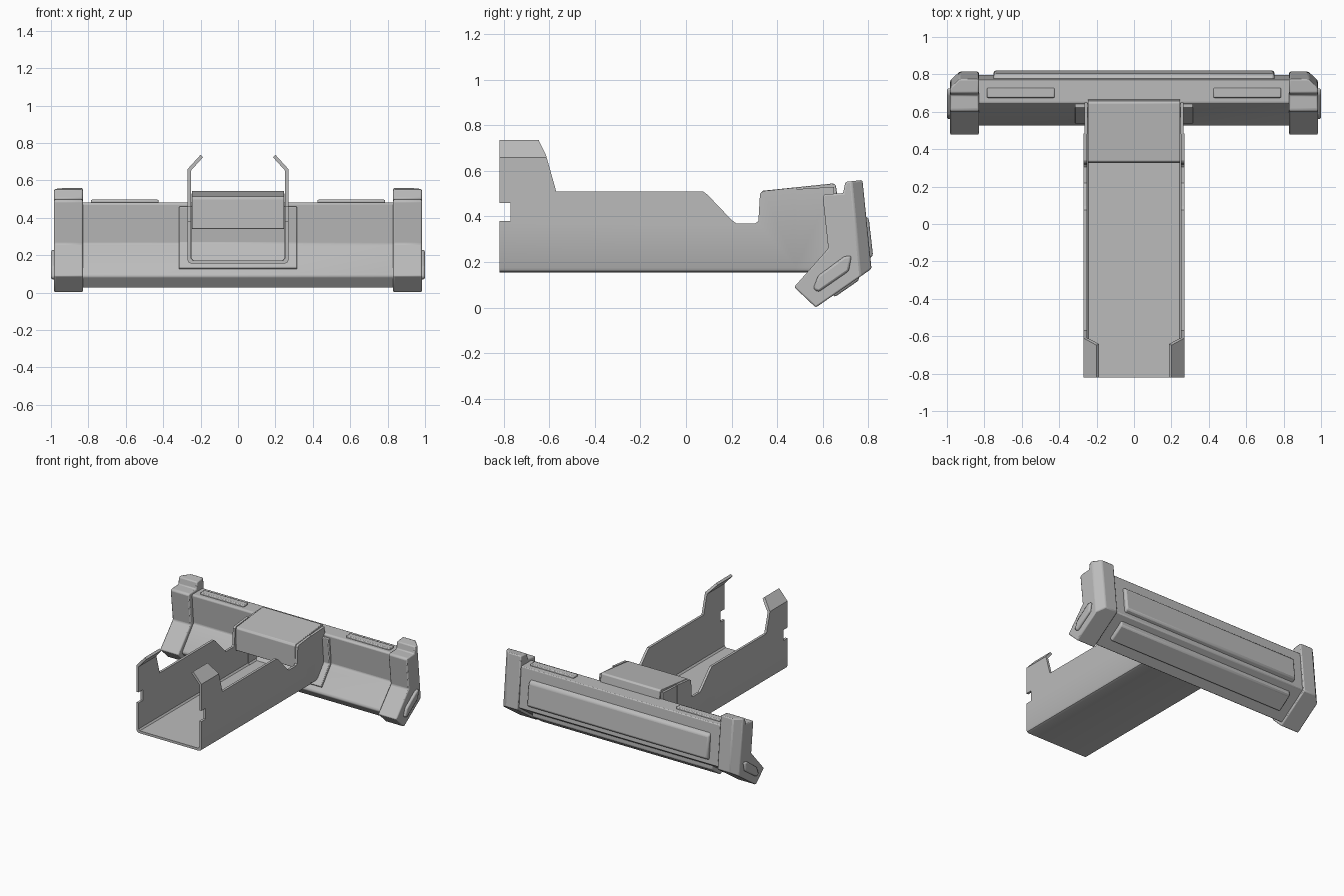
import bpy, bmesh
from math import radians
from mathutils import Vector

cube = bpy.data.objects.get("Cube")
if cube:
    bpy.data.objects.remove(cube, do_unlink=True)

grey = bpy.data.materials.new("plain grey")
grey.use_nodes = True
grey.diffuse_color = (0.5, 0.5, 0.5, 1)
grey.node_tree.nodes["Principled BSDF"].inputs["Base Color"].default_value = (0.5, 0.5, 0.5, 1)


def prism(name, pts, start, end, axis="x", cut=None):
    """Extrude a (y, z) outline along x, or an (x, z) outline along y."""
    bm = bmesh.new()
    place = (lambda p: (start, *p)) if axis == "x" else (lambda p: (p[0], start, p[1]))
    face = bm.faces.new([bm.verts.new(place(p)) for p in pts])
    new = bmesh.ops.extrude_face_region(bm, geom=[face])["geom"]
    step = Vector((end - start, 0, 0) if axis == "x" else (0, end - start, 0))
    bmesh.ops.translate(bm, vec=step, verts=[g for g in new if isinstance(g, bmesh.types.BMVert)])
    if cut:
        # slice off a corner and close it
        geom = bm.verts[:] + bm.edges[:] + bm.faces[:]
        bmesh.ops.bisect_plane(bm, geom=geom, plane_co=cut[0], plane_no=cut[1], clear_outer=True)
        bmesh.ops.holes_fill(bm, edges=[e for e in bm.edges if e.is_boundary], sides=0)
    bmesh.ops.recalc_face_normals(bm, faces=bm.faces[:])
    mesh = bpy.data.meshes.new(name)
    bm.to_mesh(mesh)
    bm.free()
    mesh.materials.append(grey)
    obj = bpy.data.objects.new(name, mesh)
    bpy.context.collection.objects.link(obj)
    return obj


def finish(obj, width=0.006):
    """Soften edges and smooth the shading."""
    if width:
        mod = obj.modifiers.new("soft_edges", "BEVEL")
        mod.width = width
        mod.segments = 2
        mod.limit_method = "ANGLE"
        mod.angle_limit = radians(25)
    bpy.ops.object.select_all(action="DESELECT")
    obj.select_set(True)
    bpy.context.view_layer.objects.active = obj
    bpy.ops.object.shade_smooth_by_angle(angle=radians(30))
    return obj


def channel(name, scale, start, end, silhouette):
    """Bent sheet channel trimmed to a side silhouette."""
    half = [(0.25, 0.155), (0.263, 0.161), (0.27, 0.175), (0.27, 0.66), (0.2, 0.737),
            (0.187, 0.724), (0.252, 0.652), (0.252, 0.185), (0.242, 0.173)]
    half = [(x * scale, z) for x, z in half]
    outline = half + [(-x, z) for x, z in reversed(half)]
    obj = prism(name, outline, start, end, "y")
    cutter = prism(name + "_cutter", silhouette, -0.4, 0.4)
    cutter.hide_render = True
    cutter.hide_set(True)
    mod = obj.modifiers.new("trim", "BOOLEAN")
    mod.operation = "INTERSECT"
    mod.solver = "EXACT"
    mod.object = cutter
    return finish(obj, 0)


# Tray with notched walls and bent tabs, and its neck into the crossbar
channel("tray", 1.0, -0.82, 0.485, [
    (-0.9, 0.1), (0.6, 0.1), (0.6, 0.54), (0.34, 0.512), (0.325, 0.5), (0.318, 0.38),
    (0.305, 0.37), (0.22, 0.37), (0.2, 0.385), (0.095, 0.495), (0.075, 0.51),
    (-0.57, 0.51), (-0.615, 0.67), (-0.645, 0.73), (-0.66, 0.78), (-0.9, 0.78),
    (-0.9, 0.46), (-0.77, 0.46), (-0.77, 0.38), (-0.9, 0.38)])
channel("neck", 0.985, 0.48, 0.68, [
    (0.4, 0.1), (0.53, 0.1), (0.655, 0.26), (0.65, 0.53), (0.4, 0.515)])

# Folded cover over the neck
finish(prism("neck_cover", [
    (0.325, 0.34), (0.327, 0.5), (0.337, 0.513), (0.645, 0.545), (0.658, 0.538), (0.668, 0.47),
    (0.648, 0.47), (0.638, 0.524), (0.347, 0.494), (0.345, 0.34)], -0.247, 0.247), 0.003)

# Mounting flange that follows the crossbar front
finish(prism("mounting_flange", [
    (0.62, 0.46), (0.645, 0.46), (0.665, 0.26), (0.555, 0.12), (0.535, 0.135), (0.638, 0.267)],
    -0.315, 0.315), 0.005)

# Crossbar
finish(prism("crossbar", [
    (0.64, 0.475), (0.65, 0.482), (0.77, 0.482), (0.797, 0.18), (0.575, 0.024),
    (0.525, 0.085), (0.528, 0.1), (0.658, 0.262)], -0.86, 0.86), 0.007)

# Raised long panels on the back and underside
finish(prism("back_panel", [
    (0.76, 0.415), (0.803, 0.392), (0.822, 0.225), (0.775, 0.2)], -0.75, 0.75), 0.012)
finish(prism("lower_panel", [
    (0.63, 0.08), (0.652, 0.045), (0.76, 0.12), (0.76, 0.17)], -0.75, 0.75), 0.01)

for side, word in ((1, "left"), (-1, "right")):
    # Top pad
    finish(prism(word + "_top_pad", [
        (0.675, 0.47), (0.675, 0.497), (0.727, 0.497), (0.727, 0.47)], side * 0.425, side * 0.787), 0.006)
    # End block with a sliced rear corner
    finish(prism(word + "_end_block", [
        (0.6, 0.49), (0.612, 0.498), (0.69, 0.502), (0.7, 0.552), (0.775, 0.56), (0.815, 0.17),
        (0.57, 0.0), (0.475, 0.09), (0.625, 0.26)], side * 0.83, side * 0.983,
        cut=((side * 0.983, 0.752, 0.3), (side, 1, 0.1))), 0.008)
    # Pointed plate on the end face
    finish(prism(word + "_end_plate", [
        (0.558, 0.082), (0.582, 0.068), (0.715, 0.16), (0.727, 0.228), (0.695, 0.225), (0.58, 0.14)],
        side * 0.96, side * 1.0), 0.01)
